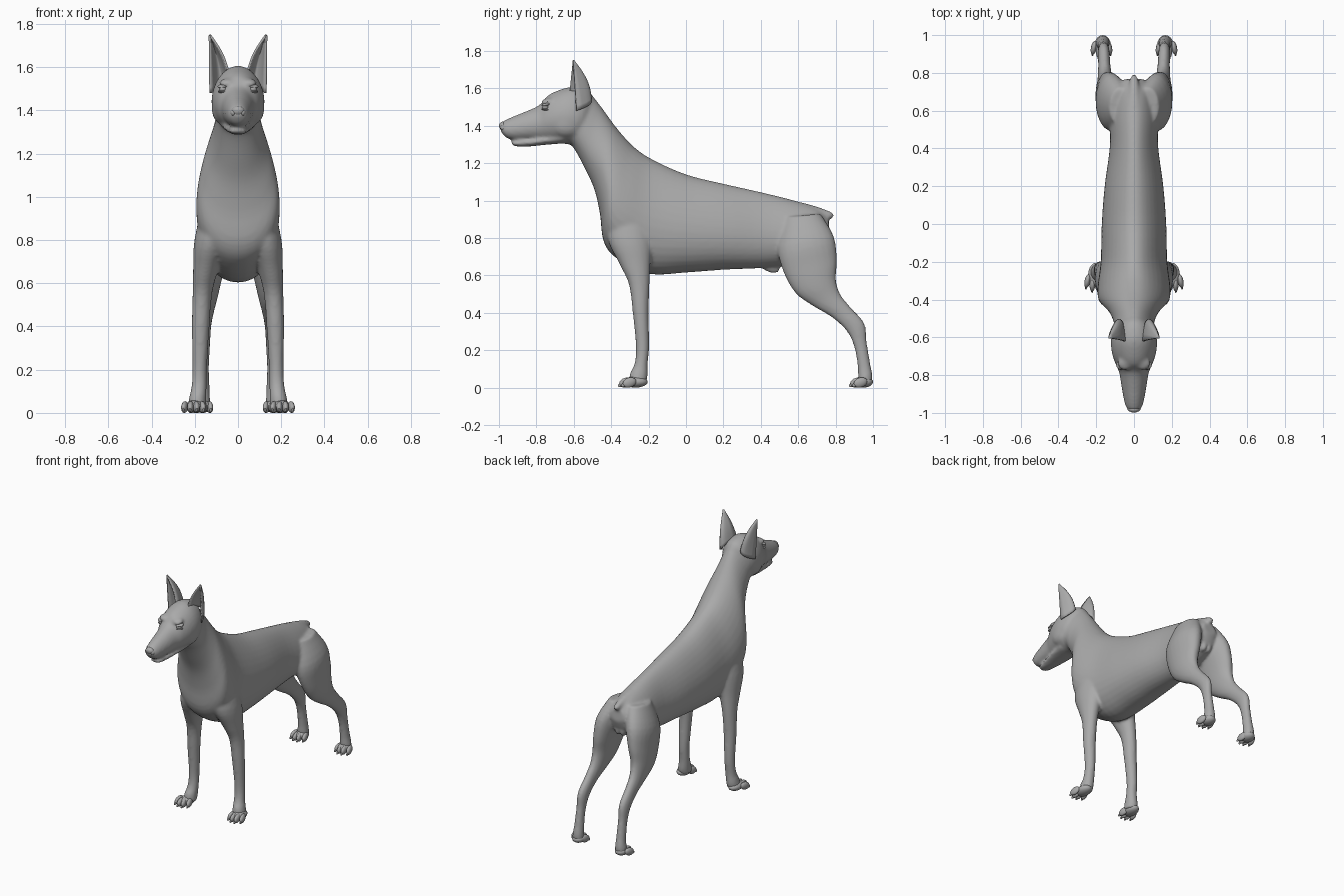
import bpy, bmesh, math
from mathutils import Vector, Matrix

cube = bpy.data.objects.get("Cube")
if cube:
    bpy.data.objects.remove(cube)

coat = bpy.data.materials.new("grey coat")
coat.use_nodes = True
grey = (.4, .4, .4, 1)
coat.diffuse_color = grey
coat.node_tree.nodes["Principled BSDF"].inputs["Base Color"].default_value = grey


def catmull(rows, steps):
    """Smoothly interpolate a list of equal-length tuples."""
    out = []
    for i in range(len(rows) - 1):
        a, b, c, d = (rows[max(0, min(len(rows) - 1, i + k))] for k in (-1, 0, 1, 2))
        for s in range(steps):
            t = s / steps
            out.append([.5 * (2 * q + (r - p) * t + (2 * p - 5 * q + 4 * r - u) * t * t
                              + (3 * q - p - 3 * r + u) * t ** 3)
                        for p, q, r, u in zip(a, b, c, d)])
    return out + [list(rows[-1])]


def loft(bm, rows, side=1, egg=0.0, sides=24, steps=4):
    """Rows: edge point (y, z), opposite edge point (y, z), centre x, half width."""
    rings = []
    for y1, z1, y2, z2, x, w in catmull(rows, steps):
        mid = Vector((side * x, (y1 + y2) / 2, (z1 + z2) / 2))
        half = Vector((0, y1 - y2, z1 - z2)) / 2
        ring = []
        for k in range(sides):
            a = math.tau * k / sides
            across = w * math.cos(a) * (1 - egg * math.sin(a))
            ring.append(bm.verts.new(mid + half * math.sin(a) + Vector((across, 0, 0))))
        rings.append(ring)
    faces = [bm.faces.new(rings[0]), bm.faces.new(rings[-1])]
    for p, q in zip(rings, rings[1:]):
        for k in range(sides):
            n = (k + 1) % sides
            faces.append(bm.faces.new((p[k], p[n], q[n], q[k])))
    bmesh.ops.recalc_face_normals(bm, faces=faces)


def ball(bm, centre, size, tilt=0.0, turn=0.0):
    m = (Matrix.Translation(centre) @ Matrix.Rotation(turn, 4, 'Z')
         @ Matrix.Rotation(tilt, 4, 'X') @ Matrix.Diagonal((*size, 1)))
    bmesh.ops.create_uvsphere(bm, u_segments=20, v_segments=12, radius=1, matrix=m)


def finish(name, bm):
    mesh = bpy.data.meshes.new(name)
    bm.to_mesh(mesh)
    bm.free()
    mesh.materials.append(coat)
    mesh.shade_smooth()
    ob = bpy.data.objects.new(name, mesh)
    bpy.context.collection.objects.link(ob)
    return ob


# Trunk and neck, rump to nape: back line, belly line, half width
trunk = [
    (.76, .91, .77, .82, 0, .05), (.70, .96, .72, .72, 0, .10),
    (.58, 1.0, .58, .66, 0, .125), (.4, 1.045, .42, .64, 0, .125),
    (.2, 1.09, .2, .63, 0, .152), (0, 1.14, 0, .615, 0, .167),
    (-.18, 1.22, -.2, .608, 0, .172), (-.27, 1.28, -.37, .69, 0, .188),
    (-.33, 1.34, -.44, .78, 0, .185), (-.38, 1.4, -.46, .93, 0, .16),
    (-.42, 1.455, -.49, 1.06, 0, .13), (-.46, 1.51, -.54, 1.17, 0, .108),
    (-.5, 1.555, -.6, 1.28, 0, .10), (-.56, 1.58, -.65, 1.33, 0, .10),
]
# Skull and upper muzzle, back to nose
skull = [
    (-.49, 1.55, -.53, 1.36, 0, .06), (-.53, 1.59, -.57, 1.31, 0, .105),
    (-.61, 1.607, -.62, 1.30, 0, .122), (-.68, 1.59, -.69, 1.31, 0, .116),
    (-.74, 1.56, -.75, 1.315, 0, .096), (-.785, 1.51, -.79, 1.32, 0, .078),
    (-.86, 1.475, -.86, 1.322, 0, .066), (-.93, 1.447, -.925, 1.325, 0, .054),
    (-.975, 1.425, -.965, 1.338, 0, .042), (-.996, 1.405, -.99, 1.37, 0, .02),
]
lower_jaw = [
    (-.64, 1.36, -.66, 1.305, 0, .08), (-.74, 1.345, -.75, 1.298, 0, .07),
    (-.85, 1.33, -.85, 1.288, 0, .05), (-.91, 1.32, -.91, 1.29, 0, .038),
    (-.935, 1.315, -.93, 1.298, 0, .02),
]
# Limbs: front edge, rear edge, centre x, half width
foreleg = [
    (-.41, .98, -.2, .98, .09, .07), (-.42, .8, -.18, .8, .122, .08),
    (-.355, .66, -.19, .66, .15, .058), (-.305, .55, -.195, .55, .165, .045),
    (-.285, .4, -.2, .4, .173, .041), (-.268, .22, -.197, .22, .177, .034),
    (-.275, .13, -.205, .12, .18, .035), (-.30, .075, -.205, .06, .187, .04),
    (-.305, .03, -.215, .02, .19, .042),
]
hindleg = [
    (.52, .91, .72, .93, .07, .06), (.49, .75, .79, .81, .113, .082),
    (.52, .62, .808, .68, .135, .068), (.585, .505, .802, .58, .148, .055),
    (.68, .435, .825, .5, .153, .041), (.78, .375, .88, .43, .157, .033),
    (.86, .3, .953, .345, .16, .031), (.9, .215, .967, .24, .162, .028),
    (.918, .11, .987, .12, .163, .031), (.92, .06, .998, .06, .165, .036),
    (.925, .02, .992, .015, .165, .036),
]
tail = [
    (.62, .99, .64, .93, 0, .04), (.70, .968, .69, .905, 0, .032),
    (.75, .95, .74, .907, 0, .024), (.778, .938, .774, .9, 0, .02),
    (.79, .928, .788, .91, 0, .01),
]

bm = bmesh.new()
loft(bm, trunk, egg=.22, sides=36)
loft(bm, skull, egg=.08, sides=32)
loft(bm, lower_jaw)
loft(bm, tail)
ball(bm, (0, .45, .645), (.022, .055, .03), tilt=-.35)
for s in (1, -1):
    loft(bm, foreleg, s)
    loft(bm, hindleg, s)
    ball(bm, (s * .055, -.745, 1.532), (.035, .03, .014), tilt=.4, turn=s * .5)
    ball(bm, (s * .07, -.64, 1.41), (.052, .09, .075))
    ball(bm, (s * .018, .715, .745), (.024, .035, .04))
body = finish("body", bm)
remesh = body.modifiers.new("blend parts", 'REMESH')
remesh.mode = 'VOXEL'
remesh.voxel_size = .0095
remesh.use_smooth_shade = True
soften = body.modifiers.new("soften joins", 'SMOOTH')
soften.factor = .5
soften.iterations = 7

# Nose pad with rounded nostril wings
bm = bmesh.new()
ball(bm, (0, -.978, 1.398), (.03, .021, .024), tilt=.35)
for s in (1, -1):
    ball(bm, (s * .021, -.975, 1.39), (.014, .018, .016))
finish("nose", bm)


def paw(name, s, x, heel, toe):
    """Pad, four toes fanning out, and blunt claws."""
    bm = bmesh.new()
    length = heel - toe
    ball(bm, (s * x, heel - length * .42, .03), (.043, length * .42, .03))
    for k in range(4):
        off = (k - 1.5) * .027
        reach = .0 if k in (1, 2) else .018
        turn = s * off * 5
        tx = s * (x + .006 + off)
        ball(bm, (tx, toe + .04 + reach, .027), (.0155, .038, .026), .3, turn)
        ball(bm, (tx + s * off * .15, toe + .009 + reach, .013), (.006, .014, .01), .4, turn)
    return finish(name, bm)


def ear(name, s):
    """Upright cupped shell, open to the front and outside."""
    bm = bmesh.new()
    tip = Vector((.131, -.604, 1.752))
    front, back, outer = (Vector(p) for p in
                          ((.045, -.622, 1.58), (.062, -.41, 1.54), (.128, -.585, 1.48)))
    rows, rings = 10, []
    for i in range(rows + 1):
        t = i / rows
        ring = []
        for k in range(11):
            u = k / 10
            base = front * (1 - u) ** 2 + back * 2 * u * (1 - u) + outer * u * u
            p = base.lerp(tip, t * .985)
            p.y += .022 * math.sin(math.pi * t) * math.sin(math.pi * u)
            p.x -= .012 * math.sin(math.pi * t) * (1 - u)
            ring.append(bm.verts.new((s * p.x, p.y, p.z)))
        rings.append(ring)
    for p, q in zip(rings, rings[1:]):
        for k in range(10):
            bm.faces.new((p[k], p[k + 1], q[k + 1], q[k]))
    bmesh.ops.recalc_face_normals(bm, faces=bm.faces)
    ob = finish(name, bm)
    shell = ob.modifiers.new("thickness", 'SOLIDIFY')
    shell.thickness = .01
    shell.offset = 0


for s, label in ((1, "left"), (-1, "right")):
    paw(label + "_front_paw", s, .2, -.205, -.36)
    paw(label + "_hind_paw", s, .166, 1.0, .875)
    ear(label + "_ear", s)
    # Eyeball with upper and lower lids
    bm = bmesh.new()
    ball(bm, (s * .07, -.752, 1.5), (.019, .019, .017))
    ball(bm, (s * .071, -.75, 1.513), (.025, .021, .008), .3, s * .6)
    ball(bm, (s * .071, -.751, 1.486), (.024, .02, .006), -.2, s * .6)
    finish(label + "_eye", bm)
